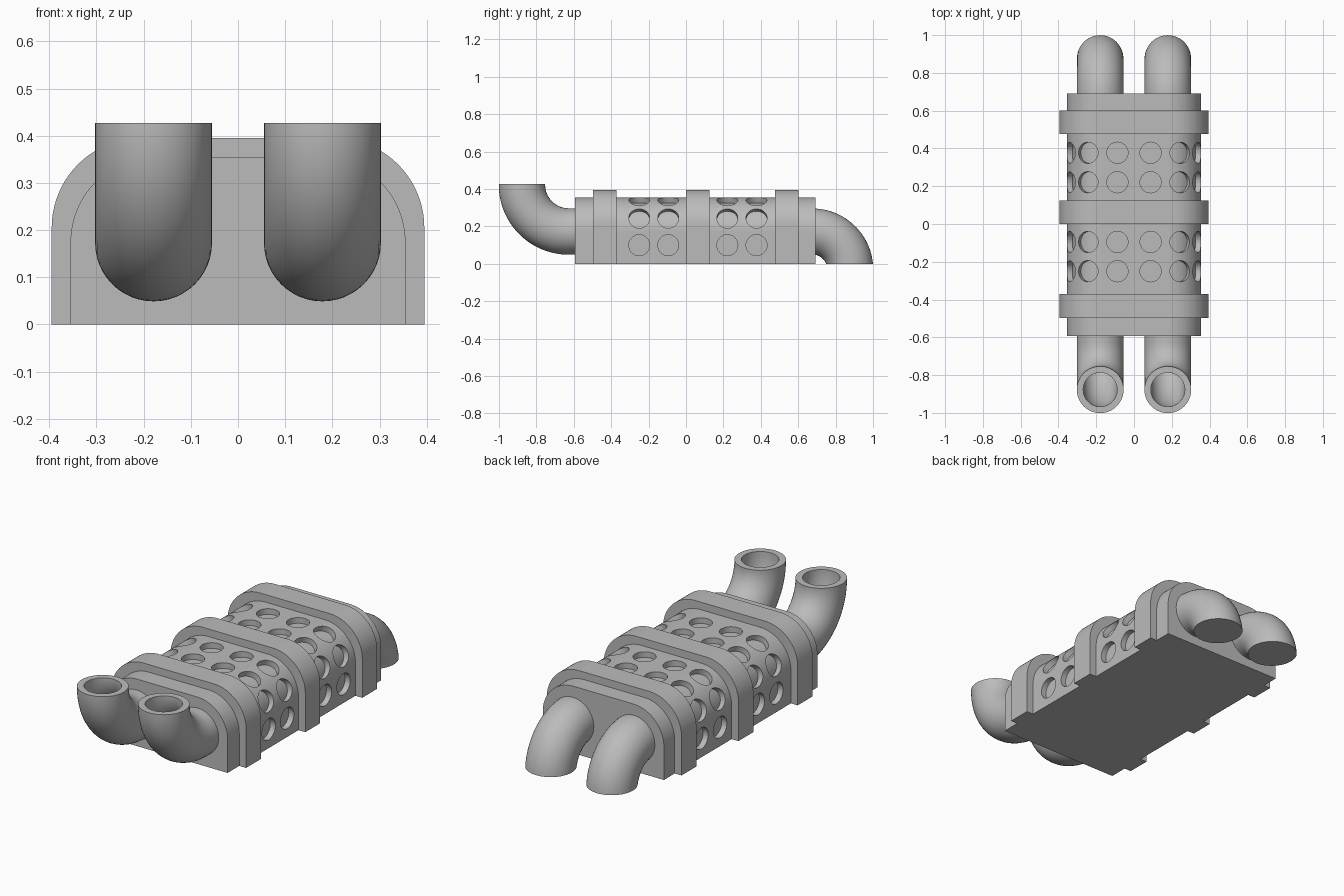
import bpy, bmesh, math
from mathutils import Matrix, Vector

cube = bpy.data.objects.get("Cube")
if cube:
    bpy.data.objects.remove(cube)

grey = bpy.data.materials.new("plain_grey")
grey.use_nodes = True
colour = (0.5, 0.5, 0.5, 1)
grey.diffuse_color = colour
grey.node_tree.nodes["Principled BSDF"].inputs["Base Color"].default_value = colour


def make(name, bm):
    bmesh.ops.recalc_face_normals(bm, faces=bm.faces)
    mesh = bpy.data.meshes.new(name)
    bm.to_mesh(mesh)
    bm.free()
    obj = bpy.data.objects.new(name, mesh)
    bpy.context.collection.objects.link(obj)
    mesh.materials.append(grey)
    return obj


def arch(name, half, radius, y0, y1, bottom=0.0, steps=20):
    """Round-shouldered slab, as high as its half width, extruded along y."""
    c = half - radius
    arc = [(c + radius * math.cos(a), c + radius * math.sin(a))
           for a in (i * math.pi / 2 / steps for i in range(steps + 1))]
    outline = [(half, bottom)] + arc + [(-x, z) for x, z in reversed(arc)] + [(-half, bottom)]
    bm = bmesh.new()
    face = bm.faces.new([bm.verts.new((x, y0, z)) for x, z in outline])
    ext = bmesh.ops.extrude_face_region(bm, geom=[face], use_keep_orig=True)
    verts = [v for v in ext["geom"] if isinstance(v, bmesh.types.BMVert)]
    bmesh.ops.translate(bm, verts=verts, vec=(0, y1 - y0, 0))
    return make(name, bm)


def sweep(bm, path, x, radius, sides=48):
    """Tube around a path in the yz plane; returns its rings."""
    rings = []
    for i, (y, z) in enumerate(path):
        a, b = path[max(i - 1, 0)], path[min(i + 1, len(path) - 1)]
        t = Vector((0, b[0] - a[0], b[1] - a[1])).normalized()
        side, up = Vector((1, 0, 0)), t.cross(Vector((1, 0, 0)))
        rings.append([bm.verts.new(Vector((x, y, z)) + radius * (
            side * math.cos(s * math.tau / sides) + up * math.sin(s * math.tau / sides)))
            for s in range(sides)])
    for r, q in zip(rings, rings[1:]):
        join(bm, r, q)
    return rings


def join(bm, r, q):
    n = len(r)
    for s in range(n):
        bm.faces.new((r[s], r[(s + 1) % n], q[(s + 1) % n], q[s]))


def smooth(obj):
    bpy.ops.object.select_all(action="DESELECT")
    obj.select_set(True)
    bpy.context.view_layer.objects.active = obj
    bpy.ops.object.shade_smooth_by_angle(angle=math.radians(35))


# Perforated casing and the solid core behind its holes
HALF, ROUND, WALL = 0.355, 0.18, 0.03
casing = arch("casing", HALF, ROUND, -0.594, 0.692)
arch("core", HALF - WALL, ROUND - WALL, -0.55, 0.65, bottom=0.01)

# Hole positions and directions around one half of the casing
centre = HALF - ROUND
spots = [(HALF, 0.10, 0), (0.088, HALF, 90)]
for deg in (23, 67):
    a = math.radians(deg)
    spots.append((centre + ROUND * math.cos(a), centre + ROUND * math.sin(a), deg))

bm = bmesh.new()
for x, z, deg in spots:
    for sign in (1, -1):
        a = math.radians(deg)
        out = Vector((sign * math.cos(a), 0, math.sin(a)))
        turn = out.to_track_quat("Z", "Y").to_matrix().to_4x4()
        for y in (-0.25, -0.095, 0.221, 0.377):
            place = Matrix.Translation(Vector((sign * x, y, z))) @ turn
            bmesh.ops.create_cone(bm, cap_ends=True, segments=32, radius1=0.056,
                                  radius2=0.056, depth=0.08, matrix=place)
cutter = make("hole_cutter", bm)
cutter.hide_render = True
cut = casing.modifiers.new("holes", "BOOLEAN")
cut.operation, cut.solver, cut.object, cut.use_self = "DIFFERENCE", "EXACT", cutter, True
graph = bpy.context.evaluated_depsgraph_get()
casing.data = bpy.data.meshes.new_from_object(casing.evaluated_get(graph))
casing.modifiers.clear()
bpy.data.objects.remove(cutter)

# Clamping bands
for name, y in (("front_band", -0.434), ("middle_band", 0.062), ("rear_band", 0.539)):
    arch(name, 0.395, 0.19, y - 0.0625, y + 0.0625)


def bend(cy, cz, radius, start, end, steps=28):
    angles = [math.radians(start + (end - start) * i / steps) for i in range(steps + 1)]
    return [(cy + radius * math.cos(a), cz + radius * math.sin(a)) for a in angles]


for side, x in (("left", 0.179), ("right", -0.179)):
    # Hollow front pipe turning upwards
    path = [(-0.877, 0.427)] + bend(-0.627, 0.423, 0.25, 180, 270) + [(-0.59, 0.173)]
    bm = bmesh.new()
    outer = sweep(bm, path, x, 0.124)
    inner = sweep(bm, path, x, 0.09)
    join(bm, outer[0], inner[0])
    join(bm, outer[-1], inner[-1])
    smooth(make(side + "_front_pipe", bm))

    # Rear pipe turning down, cut flat at the ground
    path = [(0.66, 0.173)] + bend(0.675, -0.03, 0.203, 90, -10)
    bm = bmesh.new()
    rings = sweep(bm, path, x, 0.123)
    bm.faces.new(rings[0])
    cutaway = bmesh.ops.bisect_plane(bm, geom=bm.verts[:] + bm.edges[:] + bm.faces[:],
                                     plane_co=(0, 0, 0), plane_no=(0, 0, -1), clear_outer=True)
    bmesh.ops.holes_fill(bm, edges=[e for e in bm.edges if e.is_boundary], sides=0)
    smooth(make(side + "_rear_pipe", bm))
